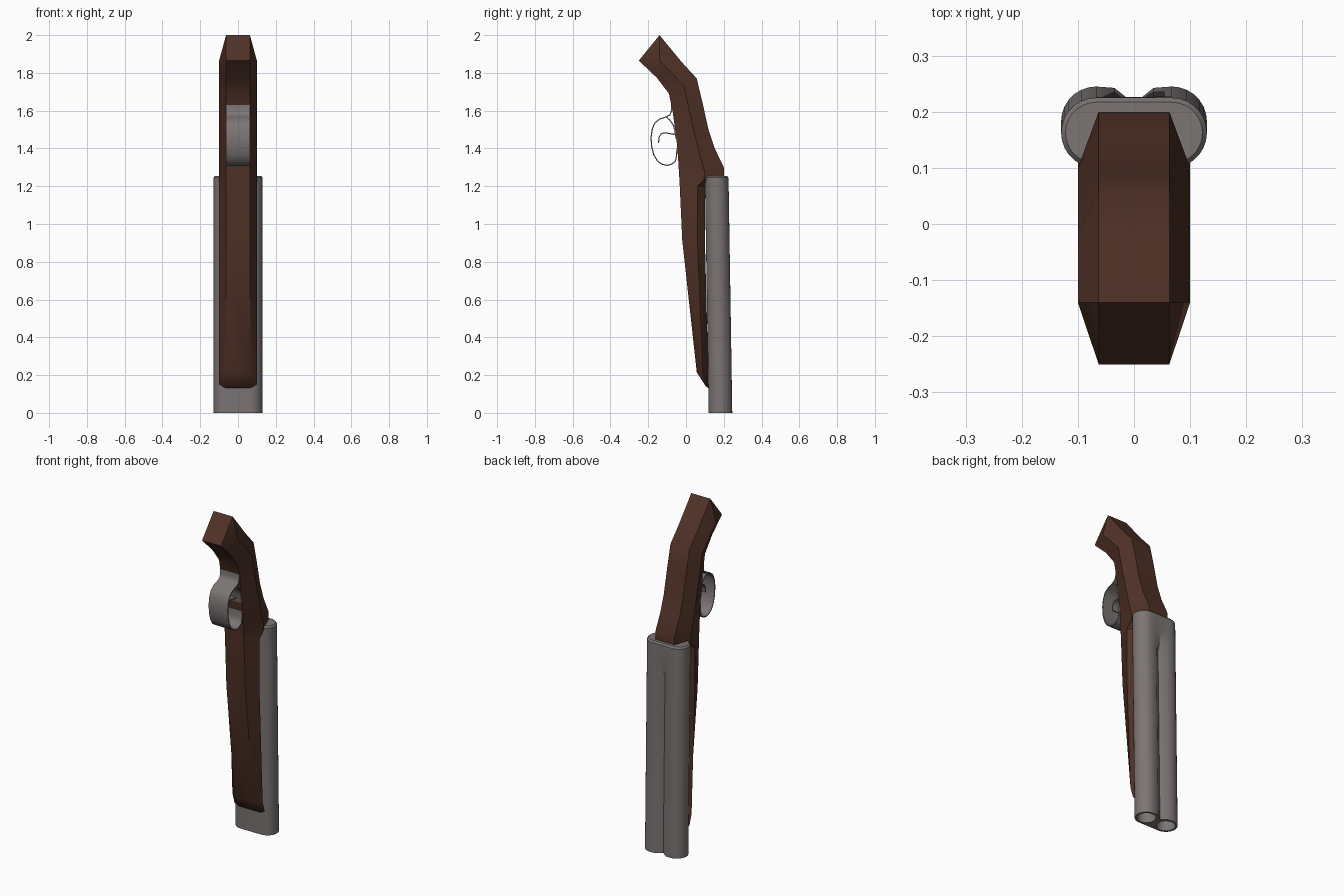
import bpy, bmesh, math

if "Cube" in bpy.data.objects:
    bpy.data.objects.remove(bpy.data.objects["Cube"])


def material(name, rgb):
    m = bpy.data.materials.new(name)
    m.diffuse_color = (*rgb, 1)
    m.use_nodes = True
    m.node_tree.nodes["Principled BSDF"].inputs["Base Color"].default_value = m.diffuse_color
    return m


WOOD = material("dark_wood", (0.080, 0.031, 0.020))
STEEL = material("grey_steel", (0.200, 0.176, 0.174))


def finish(name, bm, mat, angle=35):
    bmesh.ops.recalc_face_normals(bm, faces=bm.faces[:])
    me = bpy.data.meshes.new(name)
    bm.to_mesh(me)
    bm.free()
    ob = bpy.data.objects.new(name, me)
    bpy.context.collection.objects.link(ob)
    me.materials.append(mat)
    bpy.ops.object.select_all(action='DESELECT')
    ob.select_set(True)
    bpy.context.view_layer.objects.active = ob
    bpy.ops.object.shade_smooth_by_angle(angle=math.radians(angle))
    return ob


def loft(bm, rings):
    """Skin closed rings of equal length and cap both ends."""
    loops = [[bm.verts.new(p) for p in r] for r in rings]
    n = len(loops[0])
    for a, b in zip(loops, loops[1:]):
        for i in range(n):
            j = (i + 1) % n
            bm.faces.new((a[i], a[j], b[j], b[i]))
    return loops


# Wooden stock: stations of front edge, side ridge and back edge as (y, z)
stations = [
    ((-.25, 1.865), (-.14, 1.865), (-.14, 2.0)),
    ((-.155, 1.775), (-.085, 1.81), (-.025, 1.86)),
    ((-.09, 1.69), (-.01, 1.73), (.057, 1.77)),
    ((-.07, 1.59), (.015, 1.61), (.088, 1.64)),
    ((-.05, 1.445), (.05, 1.46), (.12, 1.495)),
    ((-.042, 1.35), (.075, 1.36), (.152, 1.40)),
    ((-.037, 1.27), (.10, 1.27), (.2, 1.30)),
    ((-.035, 1.235), (.095, 1.235), (.2, 1.25)),
    ((-.033, 1.20), (.06, 1.20), (.1, 1.20)),
    ((-.02, .915), (.06, .915), (.1, .915)),
    ((.057, .215), (.09, .215), (.118, .215)),
    ((.105, .14), (.11, .15), (.122, .13)),
]
E, W = .063, .1
bm = bmesh.new()
rings = loft(bm, [[(-E, *f), (E, *f), (W, *r), (E, *b), (-E, *b), (-W, *r)]
                  for f, r, b in stations])
for r in (rings[0], rings[-1]):
    bm.faces.new((r[0], r[1], r[3], r[4]))
    bm.faces.new((r[1], r[2], r[3]))
    bm.faces.new((r[4], r[5], r[0]))
finish("stock", bm, WOOD)


# Twin barrels: flat front, grooved back, leaning slightly backwards
R, CX = .0625, .0675


def lean(z):
    return .1825 - .02 * z / 1.255


def section(z, groove, shrink=0.0):
    y, r = lean(z), R - shrink
    half = [(CX + r * math.sin(a), y - r * math.cos(a))
            for a in (math.pi * i / 14 for i in range(15))]
    half.append((.035, y + r - groove * .08))
    pts = half + [(0, y + r - groove)] + [(-x, v) for x, v in reversed(half)]
    return [(x, v, z) for x, v in pts]


bm = bmesh.new()
rings = loft(bm, [section(0, .03), section(1.04, .03), section(1.15, 0),
                  section(1.245, 0), section(1.255, 0, .008)])
bm.faces.new(rings[0])
bm.faces.new(rings[-1])
barrels = finish("barrels", bm, STEEL)

# Bores cut up from the muzzle
bm = bmesh.new()
for s in (-1, 1):
    loops = loft(bm, [[(s * CX + .051 * math.cos(t), lean(z) + .051 * math.sin(t), z)
                       for t in (math.tau * i / 24 for i in range(24))]
                      for z in (-.05, 1.0)])
    bm.faces.new(loops[0])
    bm.faces.new(loops[1])
cutter = finish("bore_cutter", bm, STEEL)
cutter.hide_render = True
mod = barrels.modifiers.new("bores", 'BOOLEAN')
mod.operation = 'DIFFERENCE'
mod.solver = 'EXACT'
mod.object = cutter
bpy.context.view_layer.objects.active = barrels
bpy.ops.object.modifier_apply(modifier=mod.name)
bpy.data.objects.remove(cutter)
bpy.ops.object.select_all(action='DESELECT')
barrels.select_set(True)
bpy.context.view_layer.objects.active = barrels
bpy.ops.object.shade_smooth_by_angle(angle=math.radians(35))

# Hinge lug between stock and barrels
bm = bmesh.new()
loft_rings = loft(bm, [[(-.05, .08, z), (.05, .08, z), (.05, .13, z), (-.05, .13, z)]
                       for z in (1.15, 1.22)])
for r in loft_rings:
    bm.faces.new(r)
finish("hinge_lug", bm, STEEL)


def ribbon(name, path, half_width, thick=.006):
    """Thin strip along a (y, z) path, spanning x."""
    bm = bmesh.new()
    rings = []
    for i, (y, z) in enumerate(path):
        a, b = path[max(i - 1, 0)], path[min(i + 1, len(path) - 1)]
        dy, dz = b[0] - a[0], b[1] - a[1]
        k = thick / 2 / math.hypot(dy, dz)
        ny, nz = -dz * k, dy * k
        rings.append([(-half_width, y + ny, z + nz), (half_width, y + ny, z + nz),
                      (half_width, y - ny, z - nz), (-half_width, y - ny, z - nz)])
    loops = loft(bm, rings)
    bm.faces.new(loops[0])
    bm.faces.new(loops[-1])
    return finish(name, bm, STEEL, 50)


# Trigger guard, its inner return and the hooked trigger
ribbon("trigger_guard", [
    (-.076, 1.63), (-.077, 1.60), (-.085, 1.578), (-.105, 1.567), (-.14, 1.555),
    (-.165, 1.535), (-.178, 1.505), (-.185, 1.46), (-.182, 1.41), (-.17, 1.365),
    (-.15, 1.332), (-.125, 1.316), (-.10, 1.31), (-.075, 1.317), (-.056, 1.332),
    (-.050, 1.36), (-.048, 1.40)], E)
ribbon("guard_return", [(-.105, 1.567), (-.085, 1.55), (-.068, 1.525),
                        (-.058, 1.49), (-.052, 1.45)], E)
ribbon("trigger", [(-.04, 1.472), (-.08, 1.477), (-.11, 1.483), (-.13, 1.479),
                   (-.143, 1.46), (-.145, 1.43)], .03)
